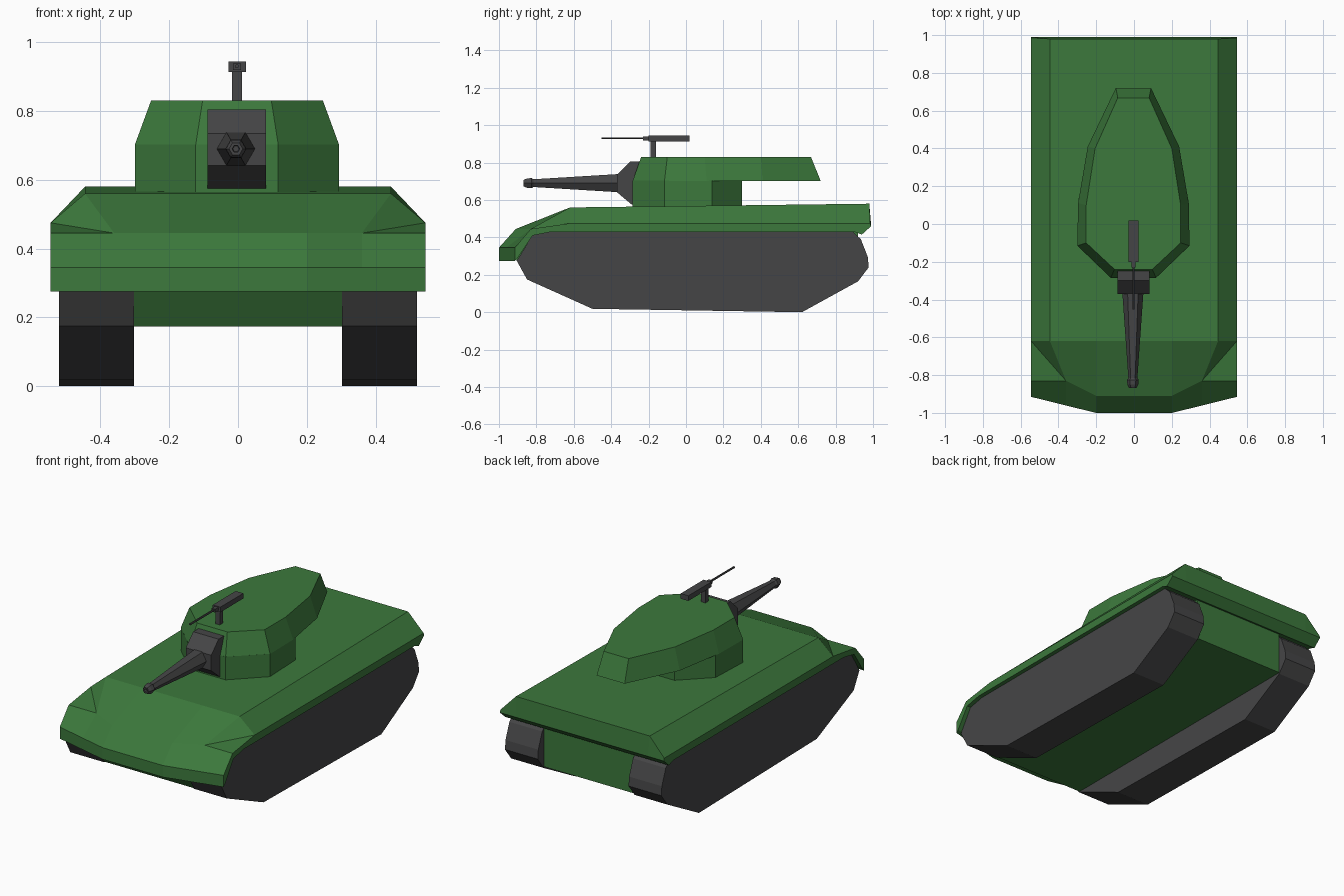
import bpy, bmesh, math

if "Cube" in bpy.data.objects:
    bpy.data.objects.remove(bpy.data.objects["Cube"])


def material(name, rgb):
    m = bpy.data.materials.new(name)
    m.diffuse_color = (*rgb, 1)
    m.use_nodes = True
    m.node_tree.nodes["Principled BSDF"].inputs["Base Color"].default_value = m.diffuse_color
    return m


GREEN = material("green_paint", (0.045, 0.19, 0.045))
DARK = material("dark_metal", (0.06, 0.06, 0.062))


def finish(name, bm, mat):
    bmesh.ops.recalc_face_normals(bm, faces=bm.faces[:])
    me = bpy.data.meshes.new(name)
    bm.to_mesh(me)
    bm.free()
    me.materials.append(mat)
    ob = bpy.data.objects.new(name, me)
    bpy.context.collection.objects.link(ob)
    return ob


def loft(name, rings, mat):
    """Skin a list of equal-length rings and cap both ends."""
    bm = bmesh.new()
    vs = [[bm.verts.new(p) for p in ring] for ring in rings]
    n = len(vs[0])
    for a, b in zip(vs, vs[1:]):
        for i in range(n):
            j = (i + 1) % n
            bm.faces.new((a[i], a[j], b[j], b[i]))
    bm.faces.new(vs[0])
    bm.faces.new(vs[-1])
    return finish(name, bm, mat)


def extrude_x(name, profile, x0, x1, mat):
    """Side-view (y, z) profile extruded across x."""
    return loft(name, [[(x, y, z) for y, z in profile] for x in (x0, x1)], mat)


def box(name, x, y, z, mat):
    prof = [(y[0], z[0]), (y[1], z[0]), (y[1], z[1]), (y[0], z[1])]
    return extrude_x(name, prof, x[0], x[1], mat)


def tube_y(name, sections, cx, cz, sides, mat):
    """Round part along y from (y, radius) sections."""
    angs = [2 * math.pi * i / sides for i in range(sides)]
    return loft(name, [[(cx + r * math.cos(a), y, cz + r * math.sin(a)) for a in angs]
                       for y, r in sections], mat)


def flat(y, z):
    return [(0.2, y, z), (0.44, y, z), (0.545, y, z)]


# Upper hull: half sections (centre, shoulder, side) running round the side profile
stations = [
    [(0.2, 0.98, 0.58), (0.445, 0.98, 0.58), (0.545, 0.985, 0.475)],
    [(0.2, -0.62, 0.56), (0.445, -0.62, 0.56), (0.545, -0.62, 0.475)],
    [(0.2, -0.91, 0.445), (0.36, -0.83, 0.445), (0.545, -0.83, 0.445)],
    [(0.2, -1.0, 0.345), (0.36, -0.961, 0.345), (0.545, -0.915, 0.345)],
    [(0.2, -1.0, 0.275), (0.36, -0.961, 0.275), (0.545, -0.915, 0.275)],
    [(0.2, -0.97, 0.275), (0.36, -0.935, 0.275), (0.545, -0.9, 0.29)],
    flat(-0.82, 0.41), flat(-0.72, 0.43), flat(0.9, 0.43),
    flat(0.94, 0.415), flat(0.99, 0.46),
]
bm = bmesh.new()
grid = [[bm.verts.new(p) for p in [(-x, y, z) for x, y, z in reversed(s)] + s]
        for s in stations]
for i, row in enumerate(grid):
    nxt = grid[(i + 1) % len(grid)]
    for c in range(5):
        p, q, r, s = row[c], row[c + 1], nxt[c + 1], nxt[c]
        if i == 1 and c == 0:        # creased front corners
            tris = [(p, q, r), (p, r, s)]
        elif i == 1 and c == 4:
            tris = [(p, q, s), (q, r, s)]
        else:
            tris = [(p, q, r, s)]
        for f in tris:
            bm.faces.new(f)
for c in (0, 5):
    bm.faces.new([row[c] for row in grid])
finish("upper_hull", bm, GREEN)

# Lower hull between the tracks
extrude_x("lower_hull", [(-0.91, 0.285), (-0.84, 0.173), (0.92, 0.173), (0.92, 0.435),
                         (-0.8, 0.435)], -0.302, 0.302, GREEN)

# Tracks
track = [(-0.905, 0.275), (-0.85, 0.175), (-0.5, 0.018), (0.62, 0.0), (0.92, 0.165),
         (0.977, 0.24), (0.972, 0.295), (0.935, 0.39), (0.89, 0.432), (-0.72, 0.432),
         (-0.82, 0.412)]
for side, name in ((-1, "left_track"), (1, "right_track")):
    extrude_x(name, track, side * 0.302, side * 0.52, DARK)


# Turret
def outline(half, z):
    return [(x - 0.003, y, z) for x, y in half] + [(-x - 0.003, y, z) for x, y in reversed(half)]


belt = [(0.12, -0.285), (0.297, -0.115), (0.293, 0.11), (0.242, 0.41), (0.093, 0.72)]
roof = [(0.1, -0.24), (0.25, -0.1), (0.25, 0.1), (0.203, 0.4), (0.083, 0.668)]
loft("turret_top", [outline(belt, 0.702), outline(roof, 0.83)], GREEN)
base = [(0.12, -0.285), (0.297, -0.115), (0.29, 0.138), (0.13, 0.3)]
loft("turret_base", [outline(base, 0.56), outline(base, 0.703)], GREEN)

# Gun mount and main gun
extrude_x("gun_mantlet", [(-0.22, 0.805), (-0.3, 0.805), (-0.37, 0.735), (-0.37, 0.642),
                          (-0.29, 0.575), (-0.22, 0.575)], -0.088, 0.081, DARK)
tube_y("main_gun", [(-0.36, 0.056), (-0.815, 0.024), (-0.825, 0.031), (-0.85, 0.029),
                    (-0.868, 0.02), (-0.868, 0.011), (-0.85, 0.009)],
       -0.006, 0.69, 6, DARK)

# Roof machine gun
box("roof_gun_post", (-0.017, 0.012), (-0.19, -0.16), (0.82, 0.92), DARK)
box("roof_gun_body", (-0.028, 0.023), (-0.2, 0.018), (0.913, 0.944), DARK)
box("roof_gun_collar", (-0.014, 0.009), (-0.23, -0.2), (0.919, 0.939), DARK)
tube_y("roof_gun_barrel", [(-0.453, 0.006), (-0.22, 0.006)], -0.003, 0.93, 6, DARK)
